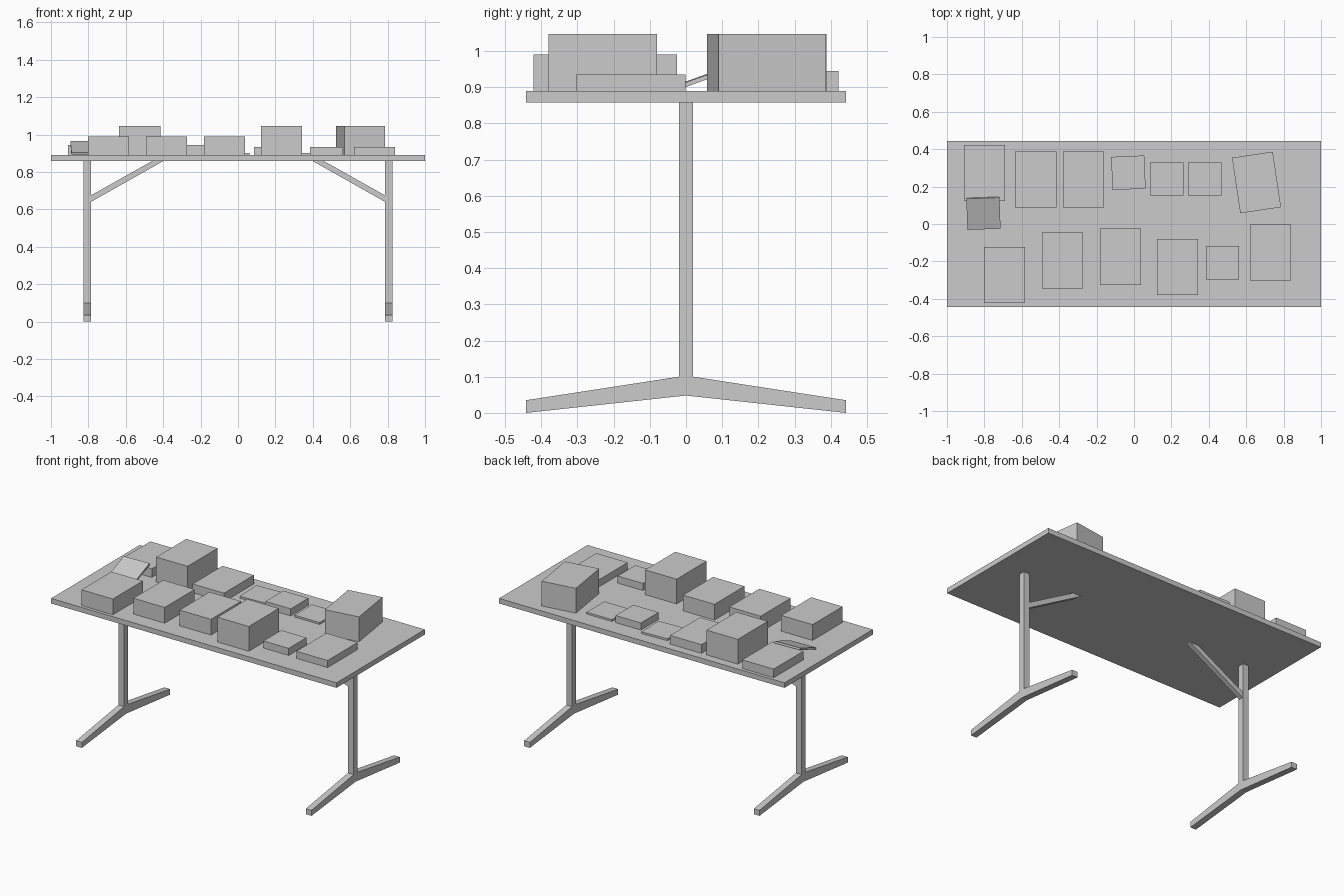
import bpy, bmesh
from math import radians
from mathutils import Vector, Matrix

cube = bpy.data.objects.get("Cube")
if cube:
    bpy.data.objects.remove(cube, do_unlink=True)

grey = bpy.data.materials.new("plain_grey")
grey.use_nodes = True
COLOUR = (0.6, 0.6, 0.6, 1)
grey.diffuse_color = COLOUR
grey.node_tree.nodes["Principled BSDF"].inputs["Base Color"].default_value = COLOUR

TOP = 0.89      # upper surface of the table
UNDER = 0.858   # underside of the table
LEG_X = 0.805
BAR = 0.04      # width of the leg tubes


def finish(name, bm):
    bmesh.ops.recalc_face_normals(bm, faces=bm.faces)
    mesh = bpy.data.meshes.new(name)
    bm.to_mesh(mesh)
    bm.free()
    mesh.materials.append(grey)
    obj = bpy.data.objects.new(name, mesh)
    bpy.context.collection.objects.link(obj)
    return obj


def box(name, centre, size, turn=0, tilt=0):
    """Box turned about z, after being tilted about x."""
    bm = bmesh.new()
    bmesh.ops.create_cube(bm, size=1)
    place = (Matrix.Translation(centre) @ Matrix.Rotation(radians(turn), 4, 'Z')
             @ Matrix.Rotation(radians(tilt), 4, 'X') @ Matrix.Diagonal((*size, 1)))
    bm.transform(place)
    return finish(name, bm)


def prism(name, outline, push):
    """Outline of 3D points extruded along the push vector."""
    bm = bmesh.new()
    face = bm.faces.new([bm.verts.new(p) for p in outline])
    new = bmesh.ops.extrude_face_region(bm, geom=[face])["geom"]
    verts = [v for v in new if isinstance(v, bmesh.types.BMVert)]
    bmesh.ops.translate(bm, verts=verts, vec=Vector(push))
    return finish(name, bm)


# Table top
box("table_top", (0, 0, (TOP + UNDER) / 2), (2, 0.885, TOP - UNDER))

# Legs: post, spread foot and diagonal brace on each end
half = [(0.02, 0.10), (0.442, 0.035), (0.442, 0.0), (0, 0.048)]
foot_profile = half + [(-y, z) for y, z in reversed(half[:-1])]
brace_profile = [(0.79, 0.673), (0.79, 0.638), (0.40, UNDER), (0.46, UNDER)]
for side, label in ((1, "left"), (-1, "right")):
    box(f"{label}_post", (side * LEG_X, 0, (0.10 + UNDER) / 2), (BAR, BAR, UNDER - 0.10))
    prism(f"{label}_foot", [(side * LEG_X - BAR / 2, y, z) for y, z in foot_profile], (BAR, 0, 0))
    prism(f"{label}_brace", [(side * x, -0.015, z) for x, z in brace_profile], (0, 0.03, 0))

# Goods on the table: large boxes share one footprint, small ones another
LARGE, SMALL = (0.22, 0.30), (0.177, 0.177)
goods = [  # name, centre x, centre y, footprint, height, turn
    ("back_box_1", -0.80, 0.272, LARGE, 0.055, 0),
    ("back_box_2", -0.525, 0.238, LARGE, 0.157, 0),
    ("back_box_3", -0.27, 0.238, LARGE, 0.055, 0),
    ("back_plate_1", -0.03, 0.274, SMALL, 0.012, 2.5),
    ("back_small_box", 0.175, 0.24, SMALL, 0.045, 0),
    ("back_plate_2", 0.378, 0.24, SMALL, 0.012, 0),
    ("back_box_4", 0.655, 0.222, LARGE, 0.157, 8.5),
    ("front_box_1", -0.692, -0.272, LARGE, 0.10, 0),
    ("front_box_2", -0.382, -0.195, LARGE, 0.10, 0),
    ("front_box_3", -0.072, -0.175, LARGE, 0.10, 0),
    ("front_box_4", 0.232, -0.23, LARGE, 0.157, 0),
    ("front_small_box", 0.474, -0.207, SMALL, 0.045, 0),
    ("front_box_5", 0.73, -0.152, LARGE, 0.045, 0),
]
for name, x, y, (w, d), h, turn in goods:
    box(name, (x, y, TOP + h / 2), (w, d, h), turn)

# Thin plate leaning on the low back box
box("leaning_plate", (-0.805, 0.057, 0.929), (*SMALL, 0.012), turn=2, tilt=20)
